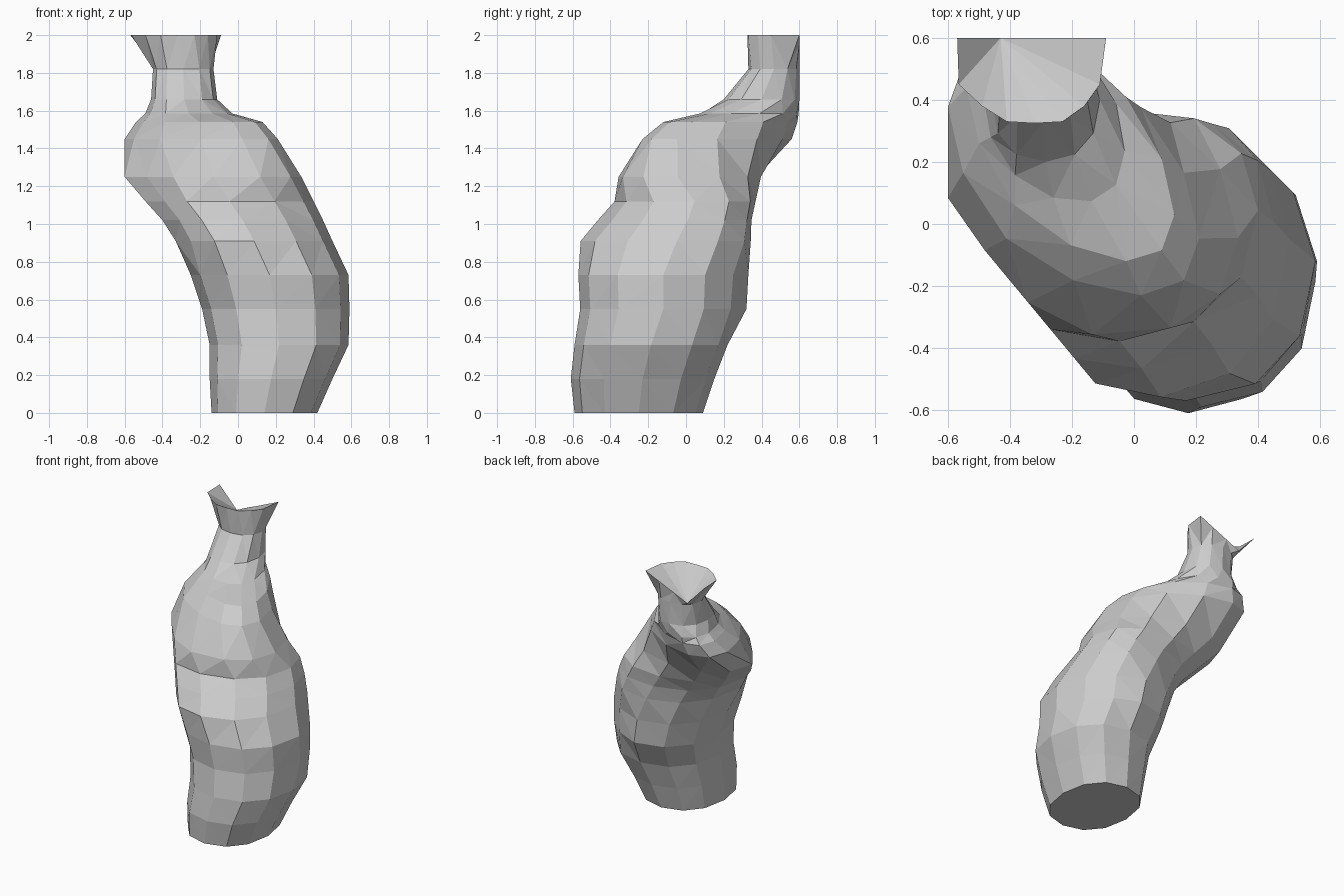
import bpy, bmesh, math

if "Cube" in bpy.data.objects:
    bpy.data.objects.remove(bpy.data.objects["Cube"])

N = 12
# cross-sections: z, x min, x max, y min, y max, skew in degrees
SECTIONS = [
    (0.00, -0.14, 0.42, -0.59, 0.09, 0),
    (0.18, -0.15, 0.50, -0.61, 0.15, 0),
    (0.36, -0.15, 0.585, -0.59, 0.22, 0),
    (0.55, -0.19, 0.59, -0.56, 0.32, 0),
    (0.73, -0.25, 0.585, -0.57, 0.33, 0),
    (0.91, -0.33, 0.50, -0.56, 0.345, 6),
    (1.02, -0.40, 0.45, -0.47, 0.35, 8),
    (1.12, -0.49, 0.40, -0.38, 0.37, 6),
    (1.25, -0.60, 0.335, -0.36, 0.40, -8),
    (1.45, -0.60, 0.21, -0.23, 0.56, -30),
    (1.54, -0.54, 0.13, -0.12, 0.59, -33),
    (1.585, -0.49, -0.03, 0.07, 0.60, -20),
    (1.66, -0.46, -0.11, 0.20, 0.60, 0),
    (1.82, -0.45, -0.13, 0.33, 0.60, 0),
]
# the body is flattened at its front left and back right: direction, limit
FLATS = [(-0.77, -0.64, 0.425), (0.707, 0.707, 0.435)]
# flared rim, dipping into a notch at the back
RIM = [(-0.11, 0.45, 2), (-0.09, 0.6, 2), (-0.20, 0.6, 1.95), (-0.32, 0.6, 1.90),
       (-0.43, 0.6, 1.85), (-0.57, 0.6, 2), (-0.565, 0.45, 2), (-0.49, 0.38, 2),
       (-0.41, 0.33, 2), (-0.32, 0.325, 2), (-0.23, 0.33, 2), (-0.16, 0.38, 2)]


def soft(v, p=0.9):
    return math.copysign(abs(v) ** p, v)


def section(z, x0, x1, y0, y1, skew):
    pts = []
    for i in range(N):
        t = math.tau * i / N
        x = (x0 + x1) / 2 + (x1 - x0) / 2 * soft(math.cos(t))
        y = (y0 + y1) / 2 + (y1 - y0) / 2 * soft(math.sin(t + math.radians(skew)))
        for nx, ny, limit in FLATS:
            over = max(0, x * nx + y * ny - limit)
            x, y = x - nx * over, y - ny * over
        pts.append((x, y, z))
    return pts


# lofted body, shoulder and neck
bm = bmesh.new()
rings = [[bm.verts.new(p) for p in section(*s)] for s in SECTIONS]
rings.append([bm.verts.new(p) for p in RIM])
for a, b in zip(rings, rings[1:]):
    for i in range(N):
        j = (i + 1) % N
        bm.faces.new((a[i], a[j], b[j], b[i]))

# flat base
bm.faces.new(list(reversed(rings[0])))

# sloping hollow top, fanned out from the notch
top = rings[-1]
apex = 4
for k in range(1, N - 1):
    bm.faces.new((top[apex], top[(apex + k) % N], top[(apex + k + 1) % N]))

bmesh.ops.triangulate(bm, faces=[f for f in bm.faces if len(f.verts) == 4])
bmesh.ops.recalc_face_normals(bm, faces=bm.faces[:])
mesh = bpy.data.meshes.new("lumpy_body")
bm.to_mesh(mesh)
bm.free()
bpy.context.collection.objects.link(bpy.data.objects.new("lumpy_body", mesh))
